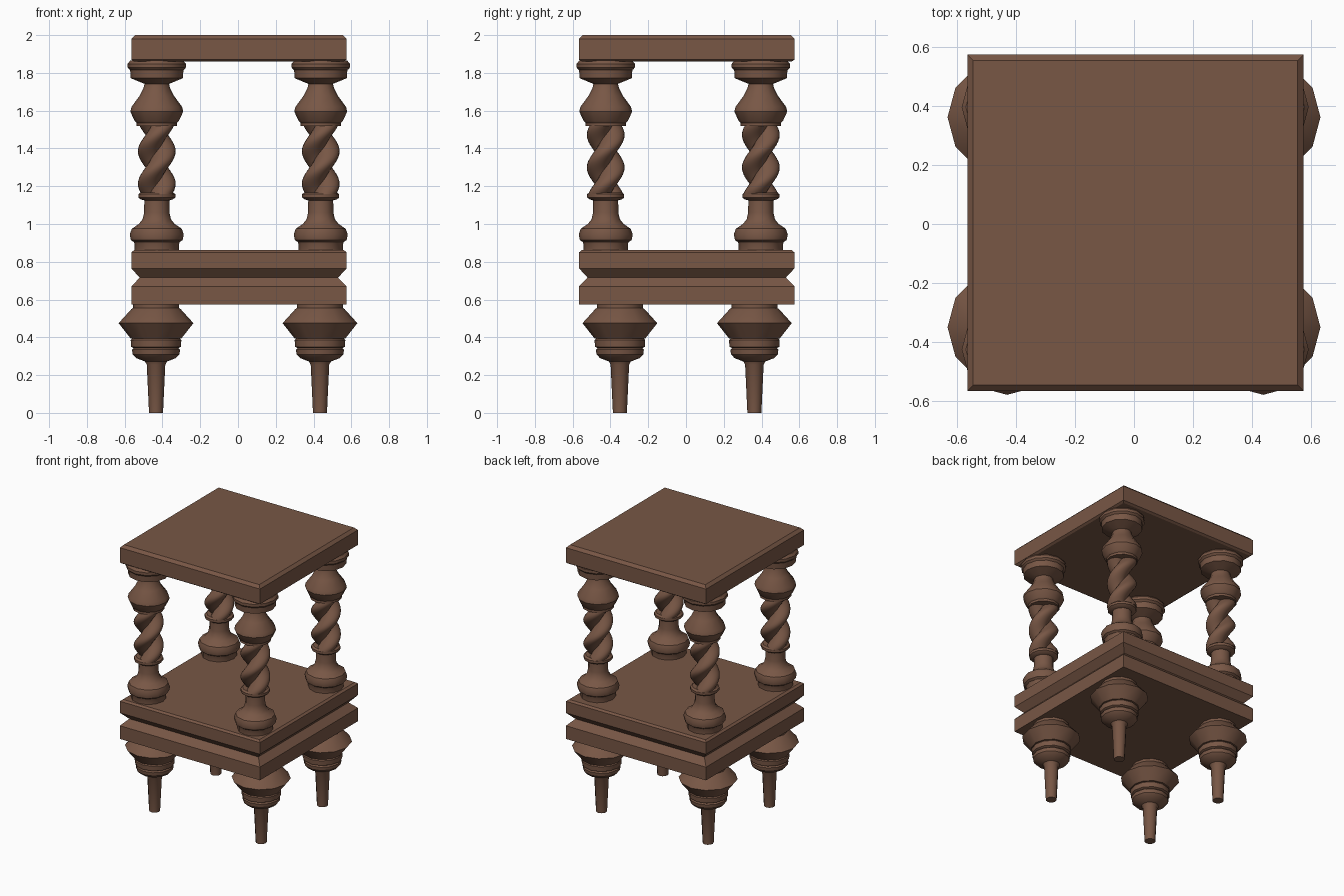
import bpy, bmesh, math

if "Cube" in bpy.data.objects:
    bpy.data.objects.remove(bpy.data.objects["Cube"])

wood = bpy.data.materials.new("brown wood")
wood.diffuse_color = (0.188, 0.095, 0.060, 1)
wood.use_nodes = True
wood.node_tree.nodes["Principled BSDF"].inputs["Base Color"].default_value = wood.diffuse_color


def skin(name, rings, loc, angle):
    """Join closed rings of points into a capped solid."""
    bm = bmesh.new()
    loops = [[bm.verts.new(p) for p in ring] for ring in rings]
    n = len(loops[0])
    for a, b in zip(loops, loops[1:]):
        for i in range(n):
            j = (i + 1) % n
            bm.faces.new((a[i], a[j], b[j], b[i]))
    bm.faces.new(loops[0][::-1])
    bm.faces.new(loops[-1])
    bmesh.ops.recalc_face_normals(bm, faces=bm.faces)
    me = bpy.data.meshes.new(name)
    bm.to_mesh(me)
    bm.free()
    me.materials.append(wood)
    for p in me.polygons:
        p.use_smooth = True
    me.set_sharp_from_angle(angle=math.radians(angle))
    ob = bpy.data.objects.new(name, me)
    ob.location = (loc[0], loc[1], 0)
    bpy.context.collection.objects.link(ob)
    return ob


def turned(name, profile, loc, sides=12, angle=31):
    """Turned part from (radius, height) pairs."""
    rings = [[(r * math.cos(2 * math.pi * i / sides),
               r * math.sin(2 * math.pi * i / sides), z) for i in range(sides)]
             for r, z in profile]
    return skin(name, rings, loc, angle)


def slab(name, profile):
    """Square moulded board from (half width, height) pairs."""
    rings = [[(-h, -h, z), (h, -h, z), (h, h, z), (-h, h, z)] for h, z in profile]
    return skin(name, rings, (0.005, 0.004), 5)


def twist(name, loc, z0, z1, off=0.04, rad=0.06, steps=40, sides=32):
    """Two round strands twisted one full turn."""
    rings = []
    for s in range(steps + 1):
        z = z0 + (z1 - z0) * s / steps
        phase = 2 * math.pi * (z - 1.385) / 0.345
        ring = []
        for i in range(sides):
            t = 2 * math.pi * i / sides
            c = abs(math.cos(t))
            r = off * c + math.sqrt(rad ** 2 - (off * math.sin(t)) ** 2)
            ring.append((r * math.cos(t + phase), r * math.sin(t + phase), z))
        rings.append(ring)
    return skin(name, rings, loc, 40)


# boards
slab("top_board", [(0.555, 1.86), (0.57, 1.87), (0.57, 1.98), (0.55, 2.0)])
slab("lower_board", [(0.57, 0.573), (0.57, 0.67), (0.525, 0.716),
                     (0.57, 0.765), (0.57, 0.85), (0.555, 0.862)])

foot = [(0.037, 0), (0.049, 0.255), (0.058, 0.272), (0.105, 0.29), (0.124, 0.31),
        (0.127, 0.335), (0.118, 0.343), (0.132, 0.35), (0.134, 0.385), (0.126, 0.393),
        (0.135, 0.395), (0.198, 0.475), (0.13, 0.55), (0.122, 0.555), (0.122, 0.58)]
base = [(0.118, 0.855), (0.118, 0.895), (0.122, 0.905), (0.137, 0.915), (0.143, 0.945),
        (0.132, 0.975), (0.095, 1.0), (0.075, 1.025), (0.067, 1.06), (0.066, 1.125),
        (0.085, 1.13), (0.098, 1.14), (0.098, 1.158), (0.085, 1.168)]
capital = [(0.107, 1.518), (0.107, 1.535), (0.117, 1.545), (0.14, 1.595), (0.134, 1.62),
           (0.09, 1.68), (0.07, 1.72), (0.065, 1.742), (0.09, 1.752), (0.138, 1.772),
           (0.141, 1.815), (0.147, 1.82), (0.154, 1.828), (0.154, 1.848),
           (0.146, 1.858), (0.14, 1.866)]

# legs below, twisted columns above
for side, sx in (("left", -1), ("right", 1)):
    for end, fy, cy in (("front", -0.35, -0.425), ("back", 0.362, 0.396)):
        tag = end + "_" + side
        turned(tag + "_leg", foot, (sx * 0.434, fy))
        pos = (sx * 0.434 + 0.004, cy)
        turned(tag + "_column_base", base, pos)
        twist(tag + "_twisted_shaft", pos, 1.16, 1.525)
        turned(tag + "_column_capital", capital, pos)
